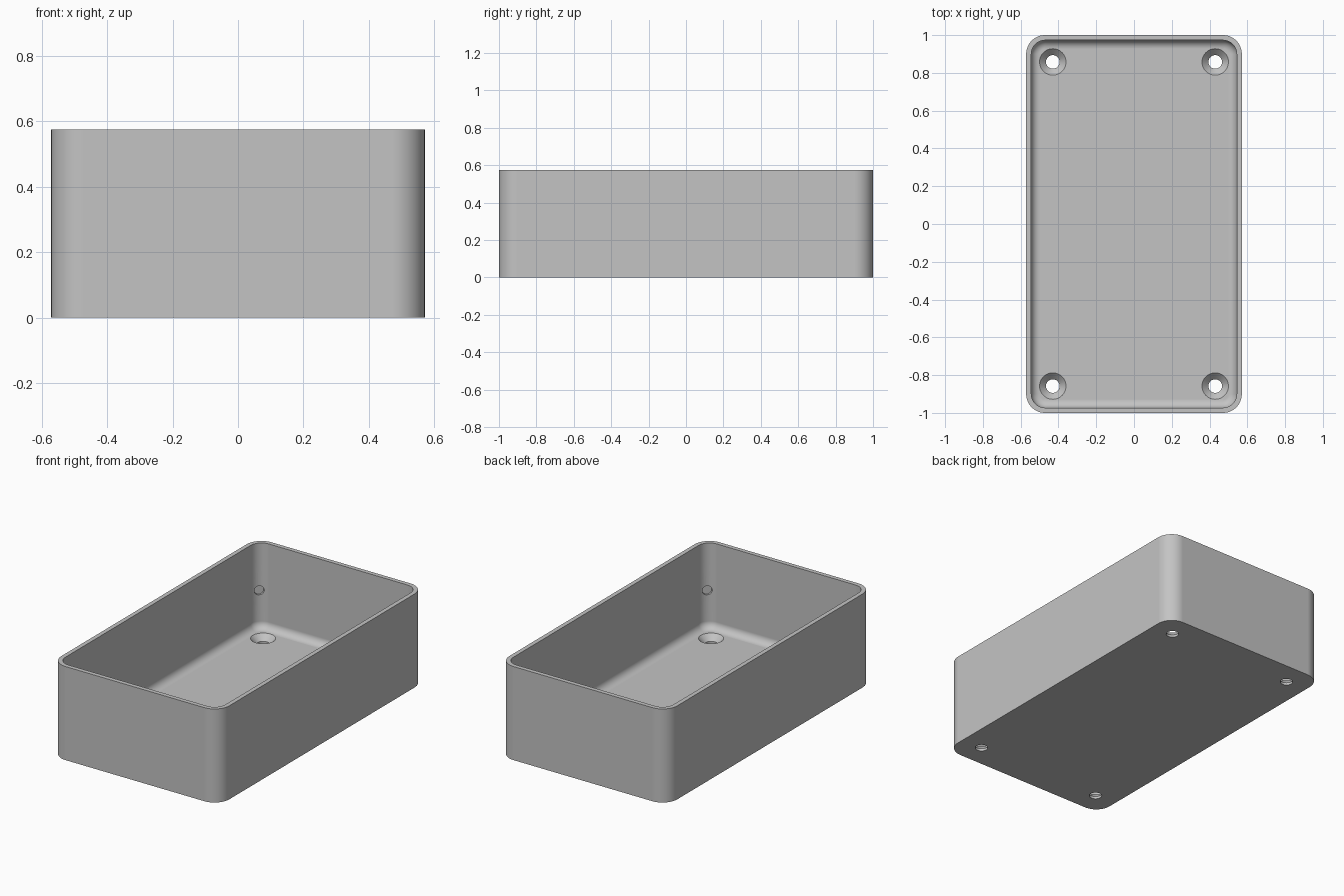
import bpy, bmesh
from math import sin, cos, pi
from mathutils import Matrix, Vector

if "Cube" in bpy.data.objects:
    bpy.data.objects.remove(bpy.data.objects["Cube"])

HX, HY, H = 0.571, 1.0, 0.575      # half width, half length, height
R, WALL, FLOOR, FILLET = 0.1, 0.027, 0.05, 0.045
CORNERS = [(1, 1), (-1, 1), (-1, -1), (1, -1)]

grey = bpy.data.materials.new("plain_grey")
grey.use_nodes = True
colour = (0.55, 0.55, 0.55, 1)
grey.diffuse_color = colour
grey.node_tree.nodes["Principled BSDF"].inputs["Base Color"].default_value = colour


def make_object(name, bm):
    bmesh.ops.recalc_face_normals(bm, faces=bm.faces)
    mesh = bpy.data.meshes.new(name)
    bm.to_mesh(mesh)
    bm.free()
    mesh.materials.append(grey)
    obj = bpy.data.objects.new(name, mesh)
    bpy.context.collection.objects.link(obj)
    return obj


def loft(bm, rings):
    """Skin a stack of point rings and cap both ends."""
    loops = [[bm.verts.new(p) for p in ring] for ring in rings]
    n = len(loops[0])
    for a, b in zip(loops, loops[1:]):
        for i in range(n):
            j = (i + 1) % n
            bm.faces.new((a[i], a[j], b[j], b[i]))
    bm.faces.new(loops[0])
    bm.faces.new(loops[-1])


def rounded_rect(inset, z, steps=12):
    """Rounded rectangle, inset from the outer wall."""
    r, points = R - inset, []
    for q, (sx, sy) in enumerate(CORNERS):
        for i in range(steps + 1):
            a = (q + i / steps) * pi / 2
            points.append((sx * (HX - R) + r * cos(a), sy * (HY - R) + r * sin(a), z))
    return points


def circle(x, y, r, z, n=40):
    return [(x + r * cos(2 * pi * i / n), y + r * sin(2 * pi * i / n), z) for i in range(n)]


# Open tray: outer wall, rim, inner wall, rounded join to the floor
rings = [rounded_rect(0, 0), rounded_rect(0, H), rounded_rect(WALL, H)]
for i in range(9):
    a = i / 8 * pi / 2
    rings.append(rounded_rect(WALL + FILLET * (1 - cos(a)), FLOOR + FILLET * (1 - sin(a))))
bm = bmesh.new()
loft(bm, rings)
tray = make_object("tray_body", bm)

# Countersunk screw holes, and shallow round dimples in the inner corners
bm = bmesh.new()
for sx, sy in CORNERS:
    x, y = sx * 0.43, sy * 0.858
    loft(bm, [circle(x, y, r, z) for r, z in
              ((0.036, -0.05), (0.036, 0.015), (0.07, FLOOR), (0.07, FLOOR + 0.03))])
    out = Vector((sx, sy, 0)).normalized()
    apex = Vector((sx * (HX - R), sy * (HY - R), 0.285)) + out * (R - WALL)
    turn = out.to_track_quat('Z', 'Y').to_matrix().to_4x4()
    bmesh.ops.create_cone(bm, cap_ends=True, segments=32, radius1=0.028, radius2=0.028,
                          depth=0.05, matrix=Matrix.Translation(apex - out * 0.013) @ turn)
cutter = make_object("hole_cutter", bm)
cutter.hide_render = True

cut = tray.modifiers.new("holes", 'BOOLEAN')
cut.operation = 'DIFFERENCE'
cut.solver = 'EXACT'
cut.object = cutter
bpy.ops.object.select_all(action='DESELECT')
bpy.context.view_layer.objects.active = tray
tray.select_set(True)
bpy.ops.object.modifier_apply(modifier=cut.name)
bpy.data.objects.remove(cutter)

# Smooth curves with crisp edges and flat panels
bpy.ops.object.shade_smooth_by_angle(angle=pi / 6)
weighted = tray.modifiers.new("flat_panels", 'WEIGHTED_NORMAL')
weighted.keep_sharp = True
